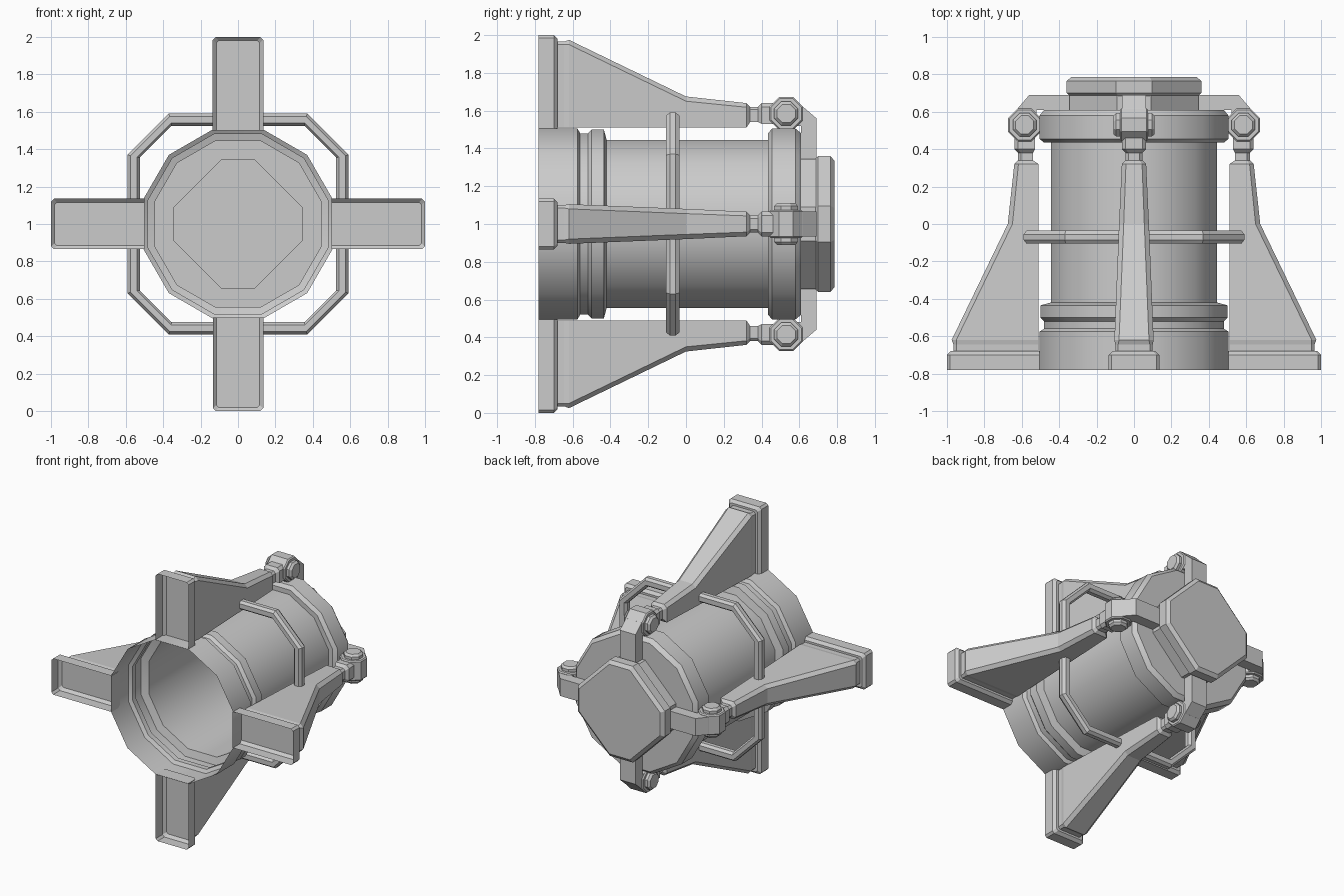
import bpy
import bmesh
from math import pi, sin, cos
from mathutils import Matrix

cube = bpy.data.objects.get("Cube")
if cube:
    bpy.data.objects.remove(cube, do_unlink=True)

GREY = (0.6, 0.6, 0.6, 1.0)
grey = bpy.data.materials.new("plain grey")
grey.use_nodes = True
grey.diffuse_color = GREY
grey.node_tree.nodes["Principled BSDF"].inputs["Base Color"].default_value = GREY

LIFT = Matrix.Translation((0, 0, 1))


def loft(bm, rings, cap_start=True, cap_end=True, closed=False):
    """Skin a list of equal-sized point rings."""
    vs = [[bm.verts.new(p) for p in ring] for ring in rings]
    n = len(vs[0])
    pairs = list(zip(vs, vs[1:]))
    if closed:
        pairs.append((vs[-1], vs[0]))
    for a, b in pairs:
        for i in range(n):
            j = (i + 1) % n
            bm.faces.new((a[i], a[j], b[j], b[i]))
    if not closed:
        if cap_start:
            bm.faces.new(vs[0][::-1])
        if cap_end:
            bm.faces.new(vs[-1])


def finish(bm, name, turn=0, smooth_angle=None):
    bmesh.ops.recalc_face_normals(bm, faces=bm.faces)
    if smooth_angle:
        for f in bm.faces:
            f.smooth = True
        for e in bm.edges:
            e.smooth = e.calc_face_angle(0) < smooth_angle
    me = bpy.data.meshes.new(name)
    bm.to_mesh(me)
    bm.free()
    me.materials.append(grey)
    ob = bpy.data.objects.new(name, me)
    ob.matrix_world = LIFT @ Matrix.Rotation(turn * pi / 2, 4, 'Y')
    bpy.context.collection.objects.link(ob)


def ngon(sides, flat, y):
    """Regular polygon around the y axis, sized to its flats."""
    r = flat / cos(pi / sides)
    return [(r * cos((i + .5) * 2 * pi / sides), y, r * sin((i + .5) * 2 * pi / sides))
            for i in range(sides)]


def cut_square(y, half, short):
    """Square around the y axis with its corners cut off."""
    h, s = half, short
    return [(h, y, -s), (h, y, s), (s, y, h), (-s, y, h),
            (-h, y, s), (-h, y, -s), (-s, y, -h), (s, y, -h)]


def section(y, lo, hi, w, c):
    """Cross-section of a strut, chamfered on its outer edges."""
    return [(-w, y, lo), (w, y, lo), (w, y, hi - c),
            (w - c, y, hi), (c - w, y, hi), (-w, y, hi - c)]


def barrel(bm, radius, half, bevel):
    """Octagonal pin lying across the strut."""
    rings = []
    for x, r in ((-half, radius - bevel), (bevel - half, radius),
                 (half - bevel, radius), (half, radius - bevel)):
        rings.append([(x, .53 + r * cos((i + .5) * pi / 4), .585 + r * sin((i + .5) * pi / 4))
                      for i in range(8)])
    loft(bm, rings)


# Twelve-sided nozzle tube, open at the front and closed at the back
bm = bmesh.new()
profile = [(-.78, .505), (-.575, .505), (-.56, .48), (-.52, .48), (-.5, .5),
           (-.435, .5), (-.42, .445), (.435, .445), (.435, .48), (.455, .505),
           (.58, .505), (.61, .48)]
loft(bm, [ngon(12, r, y) for y, r in profile], cap_start=False)
finish(bm, "tube_body", smooth_angle=0.55)

# Large nut and its seat on the back
bm = bmesh.new()
loft(bm, [cut_square(y, .345, .09) for y in (.6, .69)])
finish(bm, "nut_seat")
bm = bmesh.new()
loft(bm, [cut_square(.685, .345, .085), cut_square(.7, .36, .095),
          cut_square(.765, .36, .095), cut_square(.785, .335, .085)])
finish(bm, "back_nut")

# Octagonal hoop around the middle
bm = bmesh.new()
hoop = [(-.085, .525, .355), (-.055, .525, .355), (-.035, .54, .358),
        (-.035, .575, .365), (-.055, .59, .37), (-.085, .59, .37),
        (-.105, .575, .365), (-.105, .54, .358)]
loft(bm, [cut_square(*p) for p in hoop], closed=True)
finish(bm, "hoop")

# Four struts, each with foot, brace, pin and hooked arm
for turn, side in enumerate(("top", "left", "bottom", "right")):
    bm = bmesh.new()
    loft(bm, [section(-.78, .5, 1, .135, .015), section(-.7, .5, 1, .135, .015),
              section(-.68, .5, .98, .115, .012)], cap_start=False)
    finish(bm, side + "_foot", turn)

    bm = bmesh.new()
    brace = [(-.68, .51, .965, .1, .015), (-.645, .51, .965, .1, .015),
             (-.62, .51, .975, .105, .025), (0, .51, .675, .08, .025),
             (.32, .51, .64, .065, .022), (.34, .54, .62, .045, .015),
             (.38, .54, .62, .045, .015), (.4, .53, .64, .065, .02),
             (.52, .53, .64, .065, .02)]
    loft(bm, [section(*s) for s in brace])
    finish(bm, side + "_brace", turn)

    bm = bmesh.new()
    barrel(bm, .095, .075, .008)
    barrel(bm, .068, .11, .015)
    finish(bm, side + "_pin", turn)

    bm = bmesh.new()
    outline = [(.54, .66), (.62, .62), (.69, .56), (.69, .3), (.61, .3), (.61, .52), (.54, .52)]
    loft(bm, [[(x, y, z) for y, z in outline] for x in (-.065, .065)])
    finish(bm, side + "_arm", turn)
